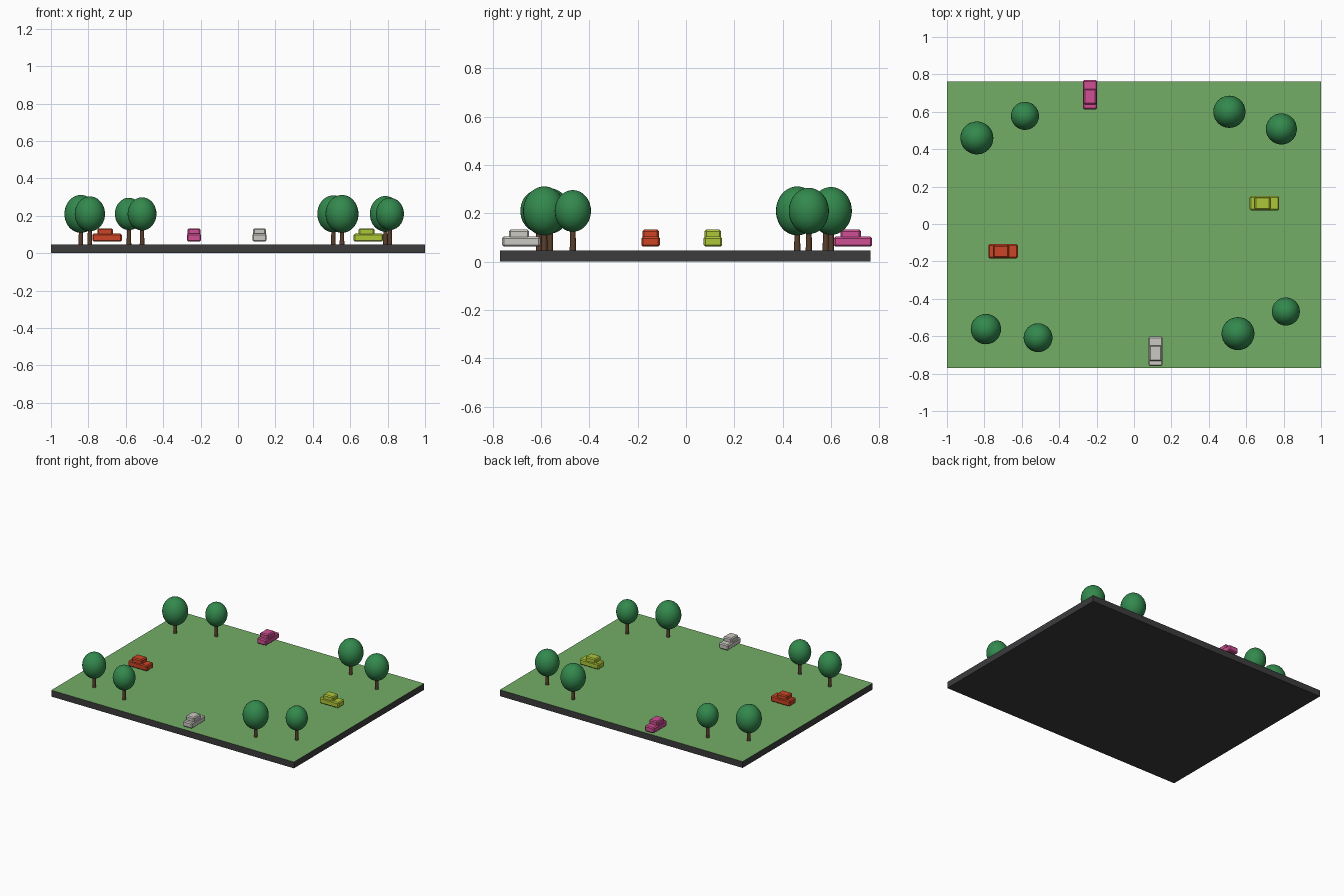
import bpy
import bmesh
from math import pi
from mathutils import Matrix, Vector

cube = bpy.data.objects.get("Cube")
if cube:
    bpy.data.objects.remove(cube, do_unlink=True)


def material(name, r, g, b):
    mat = bpy.data.materials.new(name)
    mat.use_nodes = True
    mat.diffuse_color = (r, g, b, 1)
    bsdf = mat.node_tree.nodes["Principled BSDF"]
    bsdf.inputs["Base Color"].default_value = (r, g, b, 1)
    bsdf.inputs["Roughness"].default_value = 0.8
    return mat


asphalt = material("dark slab", 0.045, 0.045, 0.048)
grass = material("grass green", 0.17, 0.42, 0.13)
bark = material("bark brown", 0.10, 0.05, 0.025)
leaves = material("leaf green", 0.033, 0.25, 0.075)
red = material("orange red paint", 0.60, 0.06, 0.018)
lime = material("lime paint", 0.42, 0.57, 0.04)
pink = material("pink paint", 0.62, 0.08, 0.29)
white = material("off white paint", 0.60, 0.58, 0.54)


def finish(name, bm, *mats):
    mesh = bpy.data.meshes.new(name)
    bm.to_mesh(mesh)
    bm.free()
    for mat in mats:
        mesh.materials.append(mat)
    obj = bpy.data.objects.new(name, mesh)
    bpy.context.collection.objects.link(obj)
    return obj


def add_box(bm, centre, size, bevel=0):
    box = bmesh.ops.create_cube(bm, size=1)
    verts = box["verts"]
    bmesh.ops.scale(bm, vec=size, verts=verts)
    bmesh.ops.translate(bm, vec=centre, verts=verts)
    if bevel:
        edges = list({e for v in verts for e in v.link_edges})
        bmesh.ops.bevel(bm, geom=edges, offset=bevel, segments=1, affect='EDGES')


# Ground slab with a grass top face
GROUND = 0.047
bm = bmesh.new()
add_box(bm, (0, -0.004, GROUND / 2), (2, 1.532, GROUND))
for face in bm.faces:
    face.normal_update()
    face.material_index = 1 if face.normal.z > 0.5 else 0
finish("ground_slab", bm, asphalt, grass)


# Trees: slim trunk and a slightly tall round crown
def tree(index, x, y, radius):
    bm = bmesh.new()
    bmesh.ops.create_cone(bm, cap_ends=True, segments=10, radius1=0.013,
                          radius2=0.011, depth=0.11,
                          matrix=Matrix.Translation((x, y, GROUND + 0.055)))
    trunk = finish(f"tree_trunk_{index}", bm, bark)
    bm = bmesh.new()
    shape = Matrix.Translation((x, y, 0.21)) @ Matrix.Diagonal((1, 1, 1.15, 1))
    bmesh.ops.create_uvsphere(bm, u_segments=32, v_segments=20,
                              radius=radius, matrix=shape)
    crown = finish(f"tree_crown_{index}", bm, leaves)
    for part in (trunk, crown):
        for poly in part.data.polygons:
            poly.use_smooth = abs(poly.normal.z) < 0.99 or part is crown


trees = [
    (-0.84, 0.46, 0.088), (-0.583, 0.578, 0.075),
    (0.51, 0.60, 0.086), (0.788, 0.508, 0.083),
    (-0.792, -0.562, 0.081), (-0.513, -0.608, 0.077),
    (0.556, -0.586, 0.088), (0.812, -0.468, 0.075),
]
for i, spot in enumerate(trees, 1):
    tree(i, *spot)


# Cars: chamfered body block with a chamfered cabin set slightly back
def car(name, x, y, turn, paint):
    place = Matrix.Translation((x, y, 0)) @ Matrix.Rotation(turn, 4, 'Z')
    for part, centre, size in (
        ("body", (0, 0, 0.083), (0.158, 0.076, 0.042)),
        ("cabin", (-0.01, 0, 0.114), (0.084, 0.068, 0.038)),
    ):
        bm = bmesh.new()
        add_box(bm, Vector(centre), size, 0.007)
        bm.transform(place)
        finish(f"{name}_{part}", bm, paint)


car("red_car", -0.70, -0.146, 0, red)
car("lime_car", 0.697, 0.111, 0, lime)
car("pink_car", -0.235, 0.691, pi / 2, pink)
car("white_car", 0.115, -0.681, pi / 2, white)
